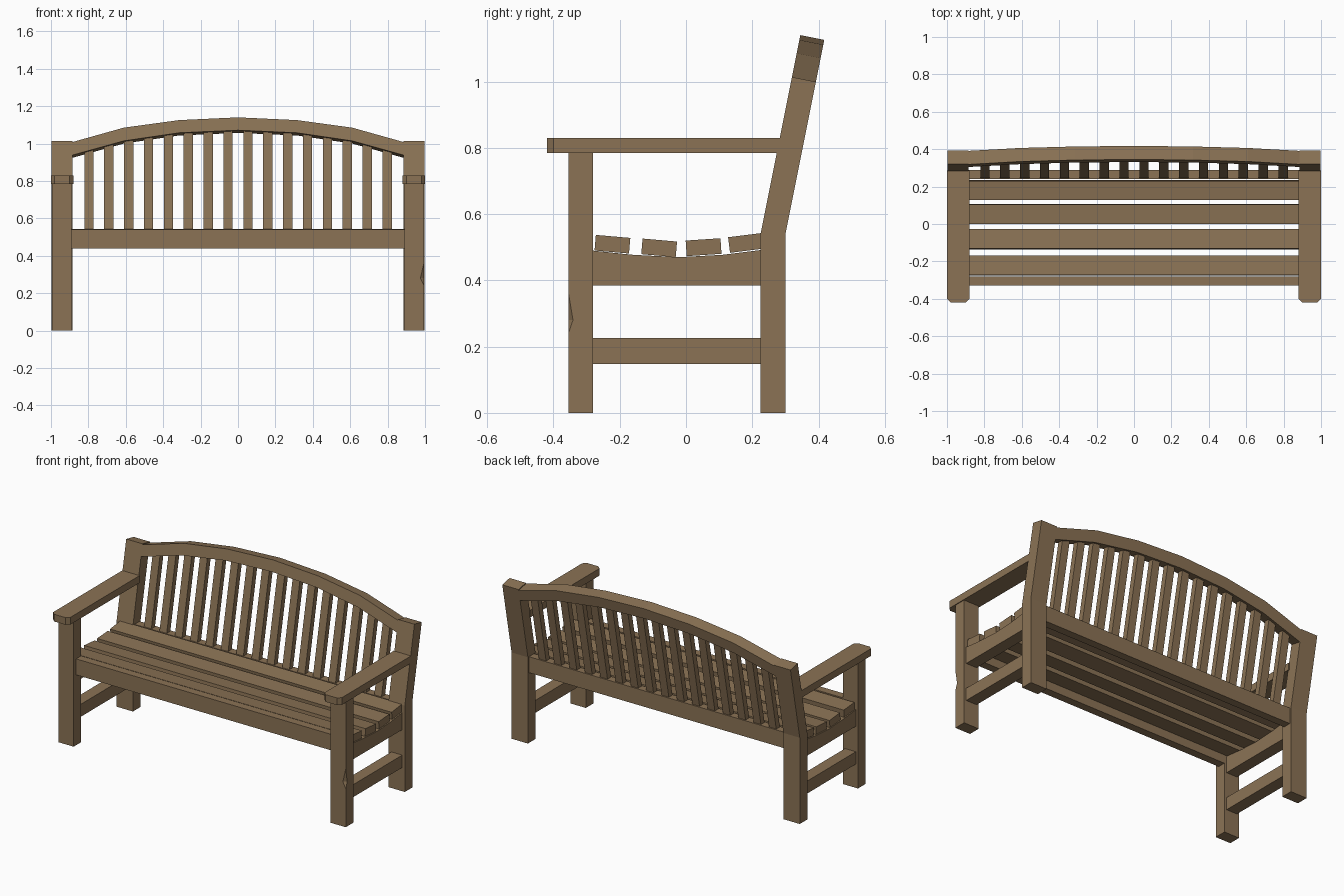
import bpy, bmesh, math

if "Cube" in bpy.data.objects:
    bpy.data.objects.remove(bpy.data.objects["Cube"])

wood = bpy.data.materials.new("weathered wood")
wood.diffuse_color = (0.258, 0.171, 0.091, 1)
wood.use_nodes = True
wood.node_tree.nodes["Principled BSDF"].inputs["Base Color"].default_value = wood.diffuse_color


def make(name, verts, faces):
    me = bpy.data.meshes.new(name)
    me.from_pydata(verts, [], faces)
    bm = bmesh.new()
    bm.from_mesh(me)
    bmesh.ops.recalc_face_normals(bm, faces=bm.faces)
    bm.to_mesh(me)
    bm.free()
    me.materials.append(wood)
    ob = bpy.data.objects.new(name, me)
    bpy.context.collection.objects.link(ob)
    return ob


def prism(name, a, b):
    """Join two matching outlines into a solid."""
    n = len(a)
    faces = [tuple(range(n)), tuple(range(n, 2 * n))]
    faces += [(i, (i + 1) % n, n + (i + 1) % n, n + i) for i in range(n)]
    return make(name, a + b, faces)


def side_profile(name, yz, x0, x1):
    return prism(name, [(x0, y, z) for y, z in yz], [(x1, y, z) for y, z in yz])


def box(name, x0, x1, y0, y1, z0, z1):
    return side_profile(name, [(y0, z0), (y1, z0), (y1, z1), (y0, z1)], x0, x1)


# Leaning frame of the backrest: s runs up the slope, d goes into it
LEAN = math.atan(0.2)
SN, CS = math.sin(LEAN), math.cos(LEAN)


def lean(x, s, d):
    return (x, 0.225 + s * SN + d * CS, 0.54 + s * CS - d * SN)


# Side frames
for side, s in (("left", -1), ("right", 1)):
    top_f, top_b = lean(0, 0.483, 0)[1:], lean(0, 0.483, 0.0738)[1:]
    side_profile("back_leg_" + side, [(0.225, 0), (0.30, 0), (0.30, 0.54), top_b,
                                      top_f, (0.225, 0.54)], s * 0.885, s * 0.998)
    # armrest with clipped front corners
    arm = [(0.88, 0.285), (0.88, -0.40), (0.90, -0.42), (0.98, -0.42),
           (1.0, -0.40), (1.0, 0.285)]
    prism("armrest_" + side, [(s * x, y, 0.785) for x, y in arm],
          [(s * x, y, 0.83) for x, y in arm])
    # seat support with dished top
    side_profile("seat_support_" + side,
                 [(-0.285, 0.385), (0.23, 0.385), (0.23, 0.492), (0.11, 0.477),
                  (-0.02, 0.47), (-0.16, 0.477), (-0.285, 0.49)], s * 0.905, s * 0.98)
    box("side_stretcher_" + side, s * 0.905, s * 0.98, -0.285, 0.23, 0.148, 0.226)

# Front legs, the right one with a chipped outer corner
box("front_leg_left", -0.995, -0.89, -0.355, -0.28, 0, 0.787)
X0, X1, Y0, Y1, H = 0.89, 0.995, -0.355, -0.28, 0.787
make("front_leg_right",
     [(X0, Y0, 0), (X1, Y0, 0), (X1, Y1, 0), (X0, Y1, 0),
      (X0, Y0, H), (X1, Y0, H), (X1, Y1, H), (X0, Y1, H),
      (X1, Y0, 0.24), (X1, Y0, 0.365), (X1, Y0 + 0.014, 0.28), (X1 - 0.02, Y0, 0.28)],
     [(0, 1, 2, 3), (4, 5, 6, 7), (2, 3, 7, 6), (3, 0, 4, 7),
      (0, 1, 8, 11, 9, 5, 4), (1, 2, 6, 5, 9, 10, 8), (8, 10, 11), (9, 11, 10)])

# Long rails under the seat
box("front_apron", -0.90, 0.90, -0.33, -0.28, 0.44, 0.54)
box("back_rail", -0.90, 0.90, 0.24, 0.29, 0.44, 0.54)

# Seat slats following the dish: front y, top z, back y, top z
for i, (y0, z0, y1, z1) in enumerate([(-0.272, 0.537, -0.168, 0.528),
                                      (-0.131, 0.526, -0.027, 0.517),
                                      (-0.001, 0.520, 0.104, 0.527),
                                      (0.127, 0.530, 0.230, 0.543)]):
    k = (z1 - z0) / (y1 - y0)
    t = 0.047
    side_profile("seat_slat_%d" % (i + 1),
                 [(y0, z0), (y1, z1), (y1 + k * t, z1 - t), (y0 + k * t, z0 - t)],
                 -0.975, 0.975)

# Arched top rail, faceted
xs = [-0.89, -0.61, -0.315, 0, 0.315, 0.61, 0.89]
top = [0.476, 0.556, 0.597, 0.612, 0.597, 0.556, 0.476]
low = [0.405, 0.484, 0.528, 0.542, 0.528, 0.484, 0.405]
outline = list(zip(xs, top)) + list(zip(xs, low))[::-1]
prism("top_rail", [lean(x, s, 0) for x, s in outline],
      [lean(x, s, 0.0738) for x, s in outline])


def low_at(x):
    for i in range(6):
        if xs[i] <= x <= xs[i + 1]:
            f = (x - xs[i]) / (xs[i + 1] - xs[i])
            return low[i] + f * (low[i + 1] - low[i])


# Upright back slats reaching up into the arch
for i in range(16):
    x = -0.797 + i * 0.10627
    a, b = x - 0.025, x + 0.025
    shape = [(a, -0.01), (b, -0.01), (b, low_at(b) + 0.01), (a, low_at(a) + 0.01)]
    prism("back_slat_%02d" % (i + 1), [lean(u, s, 0.02) for u, s in shape],
          [lean(u, s, 0.055) for u, s in shape])
